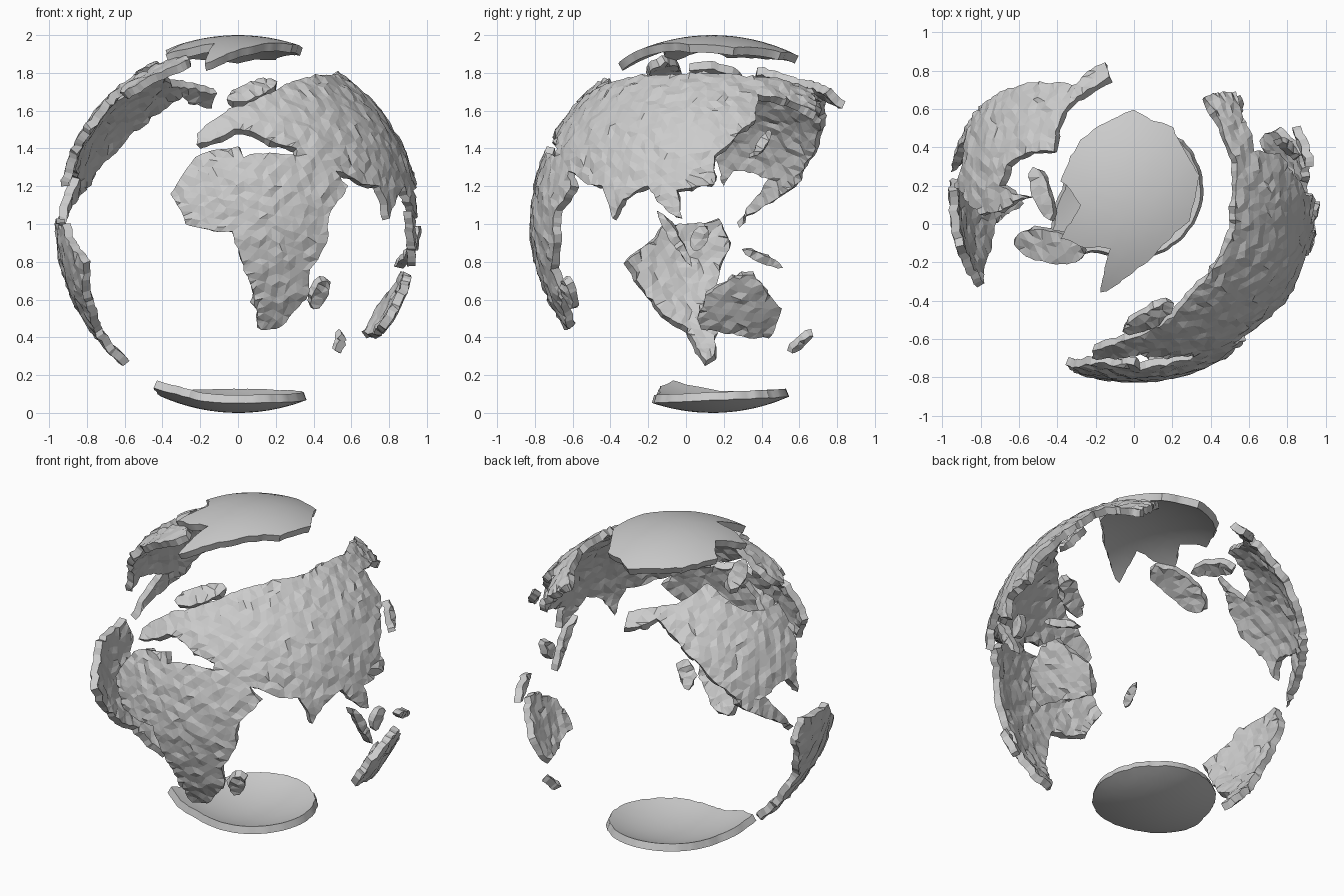
import bpy, bmesh, math, random
from mathutils import Vector
from mathutils.geometry import delaunay_2d_cdt

if "Cube" in bpy.data.objects:
    bpy.data.objects.remove(bpy.data.objects["Cube"])

random.seed(7)
CENTRE = Vector((0, 0.14, 1))
R = 0.965
STEP = 0.045


# Outline points read in one view, lifted on to the unit globe
def lift(pts, axis, sign):
    i, j = [k for k in range(3) if k != axis]
    out = []
    for a, b in pts:
        v = Vector((0, 0, 0))
        v[i], v[j] = (a - CENTRE[i]) / R, (b - CENTRE[j]) / R
        v[axis] = sign * math.sqrt(max(0, 1 - v.length_squared))
        out.append(v.normalized())
    return out


def front(*p): return lift(p, 1, -1)
def right(*p): return lift(p, 0, 1)
def left(*p): return lift(p, 0, -1)
def top(*p): return lift(p, 2, 1)
def under(*p): return lift(p, 2, -1)


# Long oval island from tip a to tip b
def oval(view, a, b, width, n=10):
    a, b = Vector(a), Vector(b)
    mid, half = (a + b) / 2, (b - a) / 2
    side = Vector((-half.y, half.x)).normalized() * width / 2
    ring = [math.tau * i / n for i in range(n)]
    return view(*[mid + half * math.cos(t) + side * math.sin(t) for t in ring])


def inside(p, poly):
    hit = False
    for a, b in zip(poly, poly[1:] + poly[:1]):
        if (a.y > p.y) != (b.y > p.y) and p.x < (b.x - a.x) * (p.y - a.y) / (b.y - a.y) + a.x:
            hit = not hit
    return hit


def jitter(d):
    return Vector((random.uniform(-d, d), random.uniform(-d, d)))


# Ragged coast: split every edge in half, nudging the middle, until edges are short
def ragged(a, b):
    d = (b - a).length
    if d < STEP:
        return [a]
    m = (a + b) / 2 + jitter(d * 0.08)
    return ragged(a, m) + ragged(m, b)


# Curved plate: flatten outline, roughen the coast, triangulate, wrap back on the globe
def plate(name, outline, radius=R, bump=0.008, smooth=False):
    n = sum(outline, Vector()).normalized()
    u = n.orthogonal().normalized()
    v = n.cross(u)
    flat = []
    for p in outline:
        t = (p - n * p.dot(n)).normalized() * n.angle(p)
        flat.append(Vector((t.dot(u), t.dot(v))))
    coast = []
    for a, b in zip(flat, flat[1:] + flat[:1]):
        coast += ragged(a, b)
    if sum(a.cross(b) for a, b in zip(coast, coast[1:] + coast[:1])) < 0:
        coast.reverse()
    pts, m = list(coast), len(coast)
    lo = Vector((min(p.x for p in coast), min(p.y for p in coast)))
    hi = Vector((max(p.x for p in coast), max(p.y for p in coast)))
    for r in range(int((hi.y - lo.y) / STEP) + 1):
        for c in range(int((hi.x - lo.x) / STEP) + 2):
            q = lo + Vector((c + r % 2 / 2, r)) * STEP + jitter(STEP / 4)
            if inside(q, coast) and min((q - e).length for e in coast) > STEP / 2:
                pts.append(q)
    edges = [(i, (i + 1) % m) for i in range(m)]
    vs, _, fs, *_ = delaunay_2d_cdt(pts, edges, [list(range(m))], 1, 1e-5)
    bm = bmesh.new()
    for q in vs:
        d = (u * q.x + v * q.y).normalized() * math.sin(q.length) + n * math.cos(q.length)
        bm.verts.new(CENTRE + d * (radius + random.uniform(-bump, bump)))
    bm.verts.ensure_lookup_table()
    for f in fs:
        bm.faces.new([bm.verts[i] for i in f])
    bmesh.ops.delete(bm, geom=[w for w in bm.verts if not w.link_faces], context='VERTS')
    me = bpy.data.meshes.new(name)
    bm.to_mesh(me)
    bm.free()
    ob = bpy.data.objects.new(name, me)
    bpy.context.collection.objects.link(ob)
    mod = ob.modifiers.new("thickness", 'SOLIDIFY')
    mod.thickness, mod.offset = STEP, -1
    if smooth:
        bpy.context.view_layer.objects.active = ob
        ob.select_set(True)
        bpy.ops.object.modifier_apply(modifier=mod.name)
        bpy.ops.object.shade_smooth_by_angle()
        ob.select_set(False)


# Africa, Asia and Europe as one continuous coast
africa = front((.31, 1.36), (.03, 1.35), (0, 1.41), (-.2, 1.37), (-.36, 1.16), (-.28, 1), (-.03, .96), (.03, .75),
               (.1, .45), (.2, .44), (.36, .6), (.38, .76), (.47, .9), (.49, 1.07), (.58, 1.2), (.52, 1.28))
asia = right((-.44, 1.2), (-.39, 1.03), (-.33, 1.13), (-.2, 1.2), (-.09, 1.06), (-.02, 1.03), (-.05, 1.18),
             (.15, 1.21), (.15, 1.36), (.37, 1.55))
siberia = top((.63, .38), (.53, .69), (.37, .66), (.54, .32), (.53, 0), (.32, -.35))
europe = front((.25, 1.74), (.03, 1.63), (-.12, 1.56), (-.22, 1.48), (-.22, 1.42), (-.02, 1.5), (.2, 1.43),
               (.31, 1.4))
plate("africa_and_eurasia", africa + asia + siberia + europe)

# The Americas
north = top((-.13, .77), (-.15, .84), (-.3, .73), (-.6, .72))
north += left((.7, 1.4), (.6, 1.22), (.27, 1.01), (.38, 1.15), (.45, 1.25), (.26, 1.3), (.2, 1.2), (.15, 1.38))
north += top((-.8, .05), (-.55, .14), (-.7, .2), (-.66, .31), (-.42, .38), (-.36, .6))
plate("north_america", north)
plate("south_america", left((-.33, .79), (-.12, 1), (.17, 1.03), (.24, .9), (.12, .62), (.16, .28), (.1, .25),
                            (0, .42), (-.25, .67)))

# Australia and the islands
plate("australia", right((.06, .5), (.1, .62), (.25, .72), (.36, .73), (.51, .55), (.44, .39), (.25, .42), (.08, .44)))
plate("greenland", oval(top, (-.63, -.08), (-.26, -.16), .17))
plate("arctic_island", oval(top, (-.53, .3), (-.44, .02), .09))
plate("scandinavia", oval(front, (-.06, 1.66), (.21, 1.76), .09))
plate("madagascar", oval(front, (.4, .55), (.47, .7), .08))
plate("japan", oval(right, (.36, 1.36), (.45, 1.5), .05))
plate("sumatra", oval(right, (-.15, 1.07), (.03, .78), .05))
plate("borneo", oval(right, (.04, .86), (.1, .99), .09))
plate("new_guinea", oval(right, (.3, .86), (.51, .77), .05))
plate("south_isle", oval(right, (.56, .32), (.67, .41), .03))

# Smooth polar ice: a drawn northern cap, a round southern cap with one peninsula
plate("north_ice_cap", top((0, .58), (.2, .49), (.33, .25), (.28, .02), (.05, -.2), (-.17, -.34), (-.12, -.12),
                           (-.37, -.07), (-.27, .1), (-.37, .22), (-.27, .43)), 1, 0, True)
south = []
for i in range(24):
    t = math.tau * i / 24
    r = .35 + .15 * max(0, math.cos(t - 3.7)) ** 16
    south.append((r * math.cos(t), .18 + r * math.sin(t)))
plate("south_ice_cap", under(*south), 1, 0, True)
